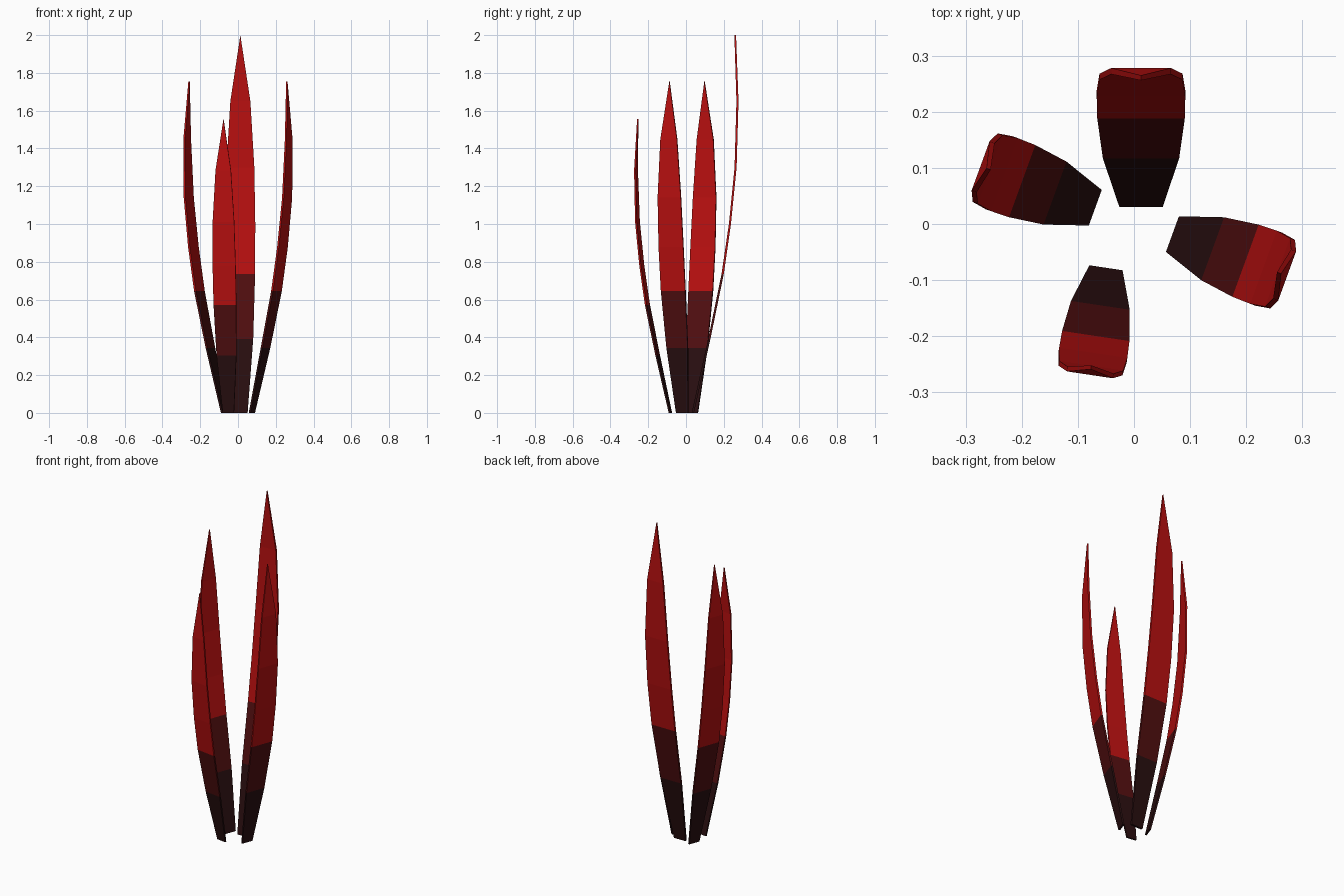
import bpy, bmesh
from math import radians
from mathutils import Matrix

cube = bpy.data.objects.get("Cube")
if cube:
    bpy.data.objects.remove(cube, do_unlink=True)


def make_material(name, rgb):
    mat = bpy.data.materials.new(name)
    mat.use_nodes = True
    mat.diffuse_color = (*rgb, 1)
    mat.node_tree.nodes["Principled BSDF"].inputs["Base Color"].default_value = (*rgb, 1)
    return mat


materials = [
    make_material("charred_base", (0.022, 0.0045, 0.005)),
    make_material("dark_maroon", (0.08, 0.0045, 0.005)),
    make_material("blade_red", (0.48, 0.005, 0.005)),
]

# Blade stations: height, outward lean, half width, thickness
PROFILE = [
    (0.0, 0.0, 0.0385, 0.012),
    (0.39, 0.087, 0.068, 0.012),
    (0.735, 0.158, 0.078, 0.012),
    (1.0, 0.197, 0.079, 0.011),
    (1.3, 0.227, 0.074, 0.011),
    (1.65, 0.237, 0.053, 0.011),
]
TIP_HEIGHT, TIP_LEAN, TIP_THICKNESS = 2.0, 0.226, 0.009


def make_blade(name, base, angle, size):
    """A thin curved blade leaning outward along local +x."""
    bm = bmesh.new()
    rings = []
    for z, lean, half, thick in PROFILE:
        corners = [(lean, -half), (lean + thick, -half), (lean + thick, half), (lean, half)]
        rings.append([bm.verts.new((x, y, z)) for x, y in corners])
    inner_tip = bm.verts.new((TIP_LEAN, 0, TIP_HEIGHT))
    outer_tip = bm.verts.new((TIP_LEAN + TIP_THICKNESS, 0, TIP_HEIGHT))

    # Base cap and curved body, coloured by height
    bm.faces.new(rings[0][::-1])
    for level, (low, high) in enumerate(zip(rings, rings[1:])):
        for i in range(4):
            j = (i + 1) % 4
            face = bm.faces.new((low[i], low[j], high[j], high[i]))
            face.material_index = min(level, 2)

    # Pointed end
    a, b, c, d = rings[-1]
    for verts in ((a, b, outer_tip, inner_tip), (b, c, outer_tip),
                  (c, d, inner_tip, outer_tip), (d, a, inner_tip)):
        bm.faces.new(verts).material_index = 2
    bmesh.ops.recalc_face_normals(bm, faces=bm.faces)

    bm.transform(Matrix.Translation((*base, 0))
                 @ Matrix.Rotation(radians(angle), 4, "Z")
                 @ Matrix.Scale(size, 4))
    mesh = bpy.data.meshes.new(name)
    bm.to_mesh(mesh)
    bm.free()
    for mat in materials:
        mesh.materials.append(mat)
    obj = bpy.data.objects.new(name, mesh)
    bpy.context.collection.objects.link(obj)


make_blade("back_blade", (0.0125, 0.03), 90, 1.0)
make_blade("left_blade", (0.0685, -0.018), -20, 0.8775)
make_blade("right_blade", (-0.069, 0.029), 160, 0.8775)
make_blade("front_blade", (-0.05, -0.078), -98.5, 0.778)
